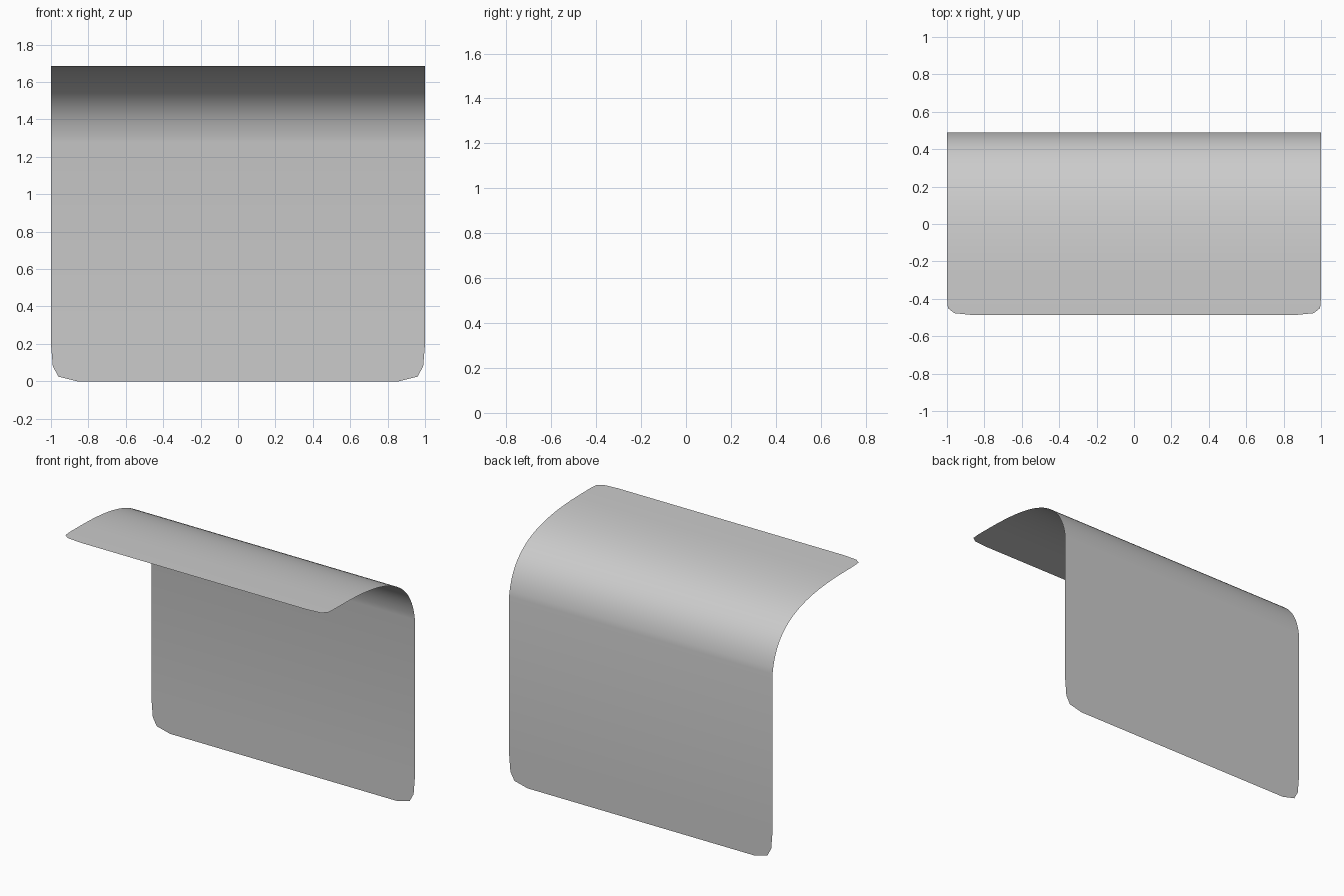
import bpy, bmesh
from mathutils import Vector
from mathutils.geometry import interpolate_bezier

if "Cube" in bpy.data.objects:
    bpy.data.objects.remove(bpy.data.objects["Cube"])

# Side profile rows: (half width, y, z), starting at the rounded foot of the wall
rows = [(0.86, 0.49, 0.0), (0.96, 0.49, 0.025), (0.99, 0.49, 0.08), (1.0, 0.49, 0.2)]

# Bend from the upright wall into the flat top flap
bend = interpolate_bezier(Vector((0, 0.49, 1.28)), Vector((0, 0.45, 1.58)),
                          Vector((0, 0.2, 1.685)), Vector((0, -0.3, 1.685)), 25)
rows += [(1.0, p.y, p.z) for p in bend]

# Rounded front edge of the flap
rows += [(1.0, -0.39, 1.686), (0.995, -0.45, 1.686), (0.96, -0.477, 1.686), (0.86, -0.487, 1.686)]

# Thin one-layer sheet bridging the rows
bm = bmesh.new()
pairs = [(bm.verts.new((-w, y, z)), bm.verts.new((w, y, z))) for w, y, z in rows]
for (l0, r0), (l1, r1) in zip(pairs, pairs[1:]):
    bm.faces.new((r0, l0, l1, r1))
for f in bm.faces:
    f.smooth = True
mesh = bpy.data.meshes.new("curved_sheet")
bm.to_mesh(mesh)
bm.free()
sheet = bpy.data.objects.new("curved_sheet", mesh)
bpy.context.collection.objects.link(sheet)
